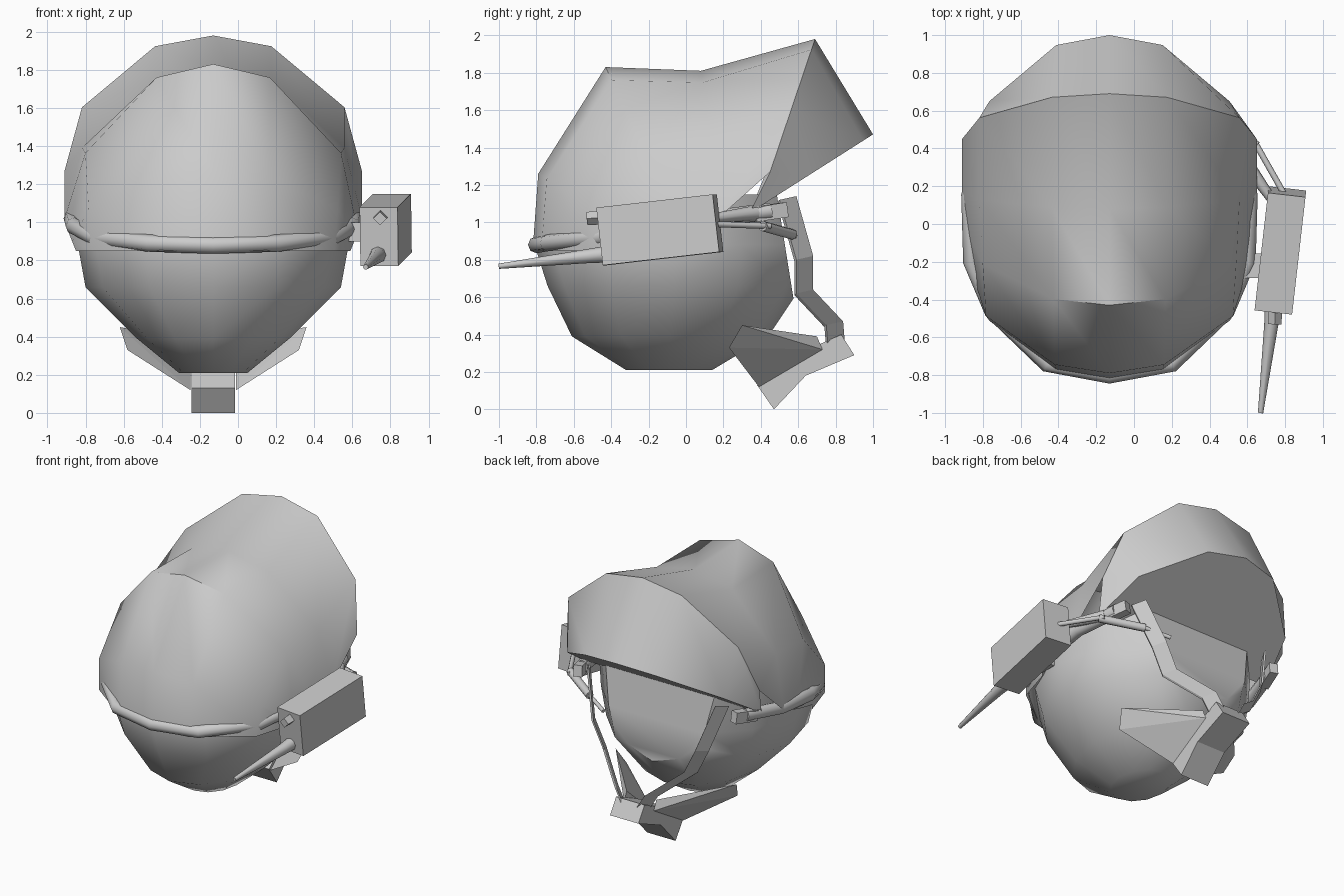
import bpy, bmesh
from math import sin, cos, pi, radians
from mathutils import Vector, Euler

cube = bpy.data.objects.get("Cube")
if cube:
    bpy.data.objects.remove(cube, do_unlink=True)

CX = -0.13  # symmetry plane of the helmet
grey = bpy.data.materials.new("plain grey")
grey.use_nodes = True
COLOUR = (0.6, 0.6, 0.6, 1)
grey.diffuse_color = COLOUR
grey.node_tree.nodes["Principled BSDF"].inputs["Base Color"].default_value = COLOUR


def finish(bm, name, smooth=0):
    bmesh.ops.recalc_face_normals(bm, faces=bm.faces)
    mesh = bpy.data.meshes.new(name)
    bm.to_mesh(mesh)
    bm.free()
    mesh.materials.append(grey)
    obj = bpy.data.objects.new(name, mesh)
    bpy.context.collection.objects.link(obj)
    if smooth:
        bpy.ops.object.select_all(action='DESELECT')
        obj.select_set(True)
        bpy.context.view_layer.objects.active = obj
        bpy.ops.object.shade_smooth_by_angle(angle=radians(smooth))
    return obj


def loft(bm, rings, closed):
    rows = [[bm.verts.new(p) for p in ring] for ring in rings]
    for a, b in zip(rows, rows[1:]):
        for i in range(len(a) if closed else len(a) - 1):
            j = (i + 1) % len(a)
            bm.faces.new((a[i], a[j], b[j], b[i]))
    return rows


def tube(name, path, radii, sides=8, smooth=50):
    """Round bar along a path, one radius per point."""
    bm = bmesh.new()
    pts = [Vector(p) for p in path]
    rings = []
    for i, p in enumerate(pts):
        d = (pts[min(i + 1, len(pts) - 1)] - pts[max(i - 1, 0)]).normalized()
        u = d.cross(Vector((0, 0, 1))).normalized()
        v = u.cross(d)
        rings.append([p + radii[i] * (u * cos(k * 2 * pi / sides) + v * sin(k * 2 * pi / sides))
                      for k in range(sides)])
    rows = loft(bm, rings, True)
    bm.faces.new(rows[0])
    bm.faces.new(rows[-1])
    return finish(bm, name, smooth)


def box(name, centre, size, turn=(0, 0, 0)):
    bm = bmesh.new()
    bmesh.ops.create_cube(bm, size=1)
    rot = Euler([radians(a) for a in turn])
    for v in bm.verts:
        v.co = rot.to_matrix() @ Vector(c * s for c, s in zip(v.co, size)) + Vector(centre)
    return finish(bm, name)


def hull(name, points):
    bm = bmesh.new()
    for p in points:
        bm.verts.new(p)
    bmesh.ops.convex_hull(bm, input=bm.verts)
    return finish(bm, name)


# Upper dome: arches from the raised brim to the lower hem
# (top y, top z, side y, side z, half width)
arches = [
    (1.0, 1.47, 0.34, 1.05, 0.72),
    (0.69, 1.98, 0.45, 1.27, 0.78),
    (0.08, 1.81, 0.17, 1.02, 0.78),
    (-0.43, 1.83, -0.02, 0.95, 0.76),
    (-0.79, 1.26, -0.22, 0.9, 0.74),
    (-0.82, 0.85, -0.24, 0.85, 0.72),
]
bm = bmesh.new()
steps = [radians(a) for a in (-90, -62, -23, 0, 23, 62, 90)]
rows = loft(bm, [[(CX + w * sin(a), sy + (ty - sy) * cos(a), sz + (tz - sz) * cos(a))
                  for a in steps] for ty, tz, sy, sz, w in arches], False)
bm.faces.new(rows[0])  # flat underside of the brim
finish(bm, "upper_dome", 48)

# Lower bowl: rings (z, half width, front y, back y), with the rear sliced flat
levels = [(0.21, 0.18, -0.32, 0.14), (0.39, 0.4, -0.61, 0.44), (0.66, 0.67, -0.74, 0.62),
          (0.88, 0.71, -0.81, 0.66), (1.15, 0.72, -0.76, 0.66)]
bm = bmesh.new()
rows = loft(bm, [[(CX + w * sin(k * pi / 6), (f + b) / 2 - (b - f) / 2 * cos(k * pi / 6), z)
                  for k in range(12)] for z, w, f, b in levels], True)
bm.faces.new(rows[0])
bm.faces.new(rows[-1])
cut = bmesh.ops.bisect_plane(bm, geom=bm.verts[:] + bm.edges[:] + bm.faces[:], clear_outer=True,
                             plane_co=(0, 0.575, 0.59), plane_no=(0, 1, 0.16))
bmesh.ops.edgeloop_fill(bm, edges=[e for e in cut["geom_cut"] if isinstance(e, bmesh.types.BMEdge)])
finish(bm, "lower_bowl", 40)

# Head band wrapping round the front, rising towards the rear
half = [(0, -0.8, 0.88), (0.33, -0.74, 0.89), (0.62, -0.46, 0.92), (0.73, -0.2, 0.98),
        (0.74, 0.15, 1.02), (0.66, 0.45, 1.06)]
band = [(CX - x, y, z) for x, y, z in reversed(half)] + [(CX + x, y, z) for x, y, z in half[1:]]
tube("head_band", band, [0.045] * len(band))

# Chin straps, buckles and chin cup wings, mirrored about the helmet
strap = [(0.53, 0.54, 1.12), (0.43, 0.63, 0.8), (0.34, 0.63, 0.62), (0.13, 0.79, 0.45), (0.06, 0.8, 0.33)]
wing = [(0.12, 0.39, 0.12), (0.12, 0.73, 0.32), (0.12, 0.7, 0.39), (0.45, 0.23, 0.33), (0.49, 0.3, 0.45)]
for side, s in (("left", 1), ("right", -1)):
    bm = bmesh.new()
    loft(bm, [[(CX + s * (x + e), y + g, z + h) for e, g, h in
               ((0.03, -0.05, -0.01), (0.04, -0.04, 0), (-0.01, 0.05, 0.02), (-0.02, 0.04, 0.01))]
              for x, y, z in strap], True)
    finish(bm, side + "_chin_strap")
    box(side + "_buckle", (CX + s * 0.66, 0.45, 1.055), (0.06, 0.18, 0.08), (8, 0, s * 18))
    hull(side + "_chin_wing", [(CX + s * x, y, z) for x, y, z in wing])

# Folded chin cup plate
profile = [(0.47, 0), (0.64, 0.18), (0.9, 0.29), (0.83, 0.4), (0.56, 0.28), (0.38, 0.13)]
bm = bmesh.new()
rows = loft(bm, [[(CX + dx, y, z) for y, z in profile] for dx in (-0.115, 0.115)], True)
for row in rows:
    bm.faces.new(row)
finish(bm, "chin_cup")

# Radio box with arm, knob, aerial and connecting rod
box("radio_box", (0.775, -0.14, 0.96), (0.2, 0.63, 0.31), (6.5, 0, -6.5))
box("radio_arm", (0.62, -0.22, 0.95), (0.12, 0.13, 0.1))
tube("radio_knob", [(0.75, -0.4, 1.03), (0.745, -0.53, 1.02)], [0.04, 0.035], 4, 0)
tube("aerial", [(0.735, -0.42, 0.83), (0.728, -0.52, 0.82), (0.67, -1.0, 0.765)], [0.045, 0.038, 0.014])
tube("radio_rod", [(0.73, 0.13, 1.02), (0.56, 0.37, 1.05)], [0.025, 0.04])

# Microphone boom in three lengths
tube("boom_base", [(0.8, 0.15, 0.99), (0.63, 0.45, 0.98)], [0.016, 0.016])
tube("boom_middle", [(0.65, 0.41, 0.98), (0.38, 0.57, 0.935)], [0.028, 0.028])
tube("boom_tip", [(0.38, 0.57, 0.935), (0.22, 0.64, 0.89)], [0.014, 0.014])
